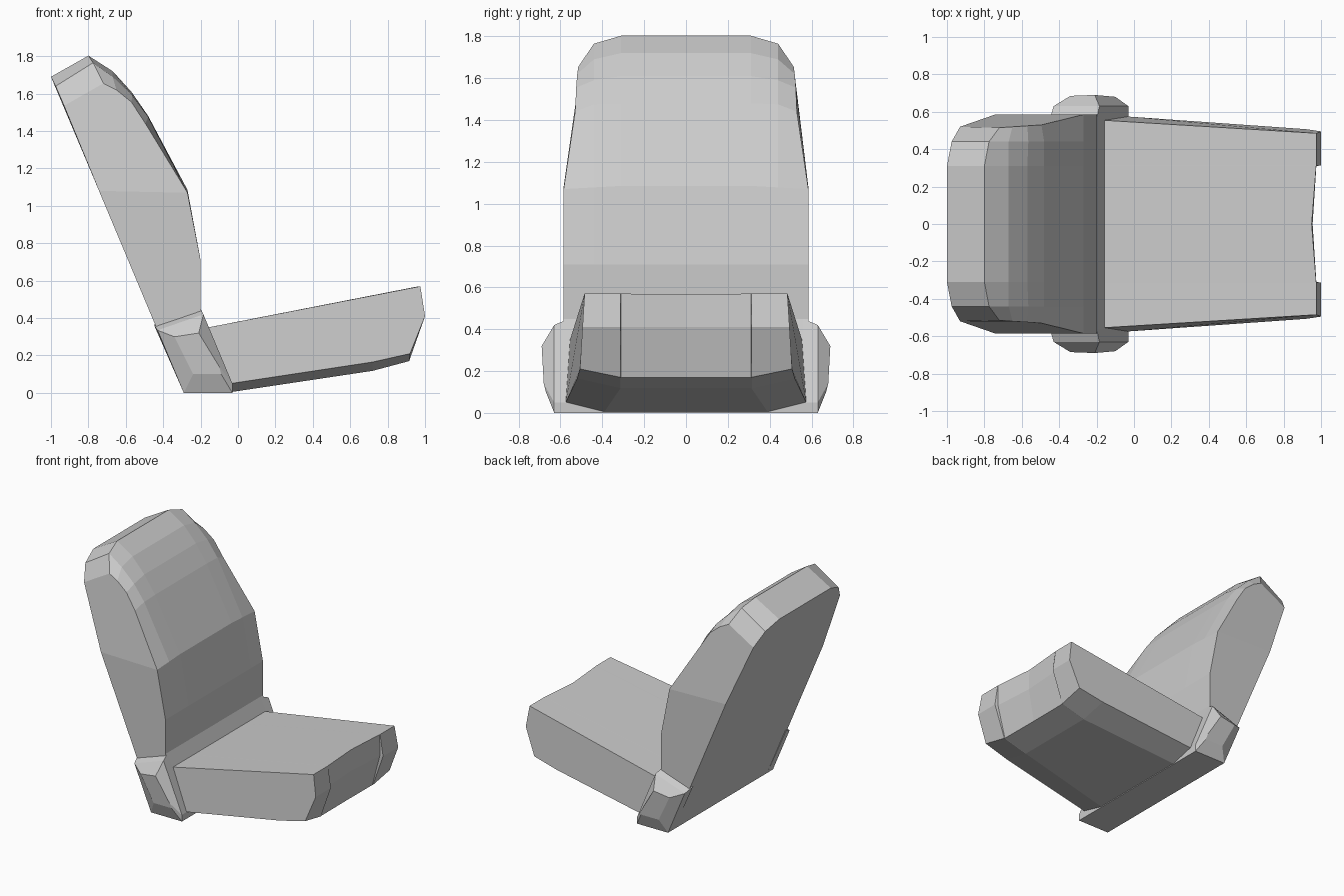
import bpy, bmesh

if "Cube" in bpy.data.objects:
    bpy.data.objects.remove(bpy.data.objects["Cube"])


def at(y, profile):
    """Turn an (x, z) profile into points at depth y."""
    return [(x, y, z) for x, z in profile]


def loft(name, stations, caps):
    """Skin equal-length closed profiles and cap both ends with the given index lists."""
    bm = bmesh.new()
    rings = [[bm.verts.new(p) for p in s] for s in stations]
    n = len(rings[0])
    for a, b in zip(rings, rings[1:]):
        for i in range(n):
            j = (i + 1) % n
            bm.faces.new((a[i], a[j], b[j], b[i]))
    for ring in (rings[0], rings[-1]):
        for cap in caps:
            bm.faces.new([ring[i] for i in cap])
    bmesh.ops.remove_doubles(bm, verts=bm.verts, dist=0.0005)
    bmesh.ops.recalc_face_normals(bm, faces=bm.faces)
    mesh = bpy.data.meshes.new(name)
    bm.to_mesh(mesh)
    bm.free()
    obj = bpy.data.objects.new(name, mesh)
    bpy.context.collection.objects.link(obj)
    return obj


def flip(station):
    return [(x, -y, z) for x, y, z in station]


def mirrored(half):
    """Half stations run outward from near the centre; add the other side."""
    return [flip(s) for s in reversed(half)] + half


# Backrest: shared lower outline, top rounds off towards the sides
low = [(-.29, 0), (-.03, 0), (-.03, .05), (-.2, .45), (-.2, .71)]
back_centre = at(.31, low + [(-.27, 1.085), (-.48, 1.48), (-.57, 1.61),
                             (-.67, 1.72), (-.8, 1.803), (-1, 1.69), (-.743, 1.08)])
back_mid = at(.44, low + [(-.27, 1.078), (-.48, 1.475), (-.565, 1.59),
                          (-.67, 1.69), (-.775, 1.765), (-.975, 1.64), (-.743, 1.08)])
back_side = at(.585, low + [(-.27, 1.07)]) + [
    (-.495, .53, 1.44), (-.57, .525, 1.555), (-.65, .52, 1.62),
    (-.72, .515, 1.655), (-.93, .52, 1.535), (-.743, .585, 1.08)]
loft("backrest", mirrored([back_centre, back_mid, back_side]),
     [[0, 1, 2, 3, 4, 5, 11], [5, 6, 7, 8, 9, 10, 11]])

# Seat cushion: hollowed front centre between two fuller outer pads
seat_centre = at(0, [(-.17, .348), (.95, .567), (.955, .41), (.91, .17), (.72, .118), (-.04, .004)])
seat_inner = at(.31, [(-.17, .348), (.974, .57), (.975, .41), (.912, .17), (.72, .118)]) + [(-.04, .39, .004)]
seat_pad = at(.313, [(-.17, .348), (.975, .57), (1, .41), (.915, .17), (.72, .118)]) + [(-.04, .391, .004)]
seat_side = [(-.17, .555, .348), (.975, .485, .57), (1, .495, .41),
             (.92, .507, .21), (.72, .52, .165), (-.04, .575, .05)]
half = [seat_inner, seat_pad, seat_side]
loft("seat_cushion", [flip(s) for s in reversed(half)] + [seat_centre] + half, [range(6)])

# Hinge covers at both lower corners
cover = [at(.56, [(-.29, 0), (-.03, 0), (-.03, .05), (-.2, .45), (-.45, .365)]),
         at(.63, [(-.29, 0), (-.03, 0), (-.03, .05), (-.185, .42), (-.43, .335)]),
         [(-.24, .67, .1), (-.09, .67, .1), (-.1, .68, .14), (-.21, .69, .32), (-.34, .685, .3)]]
loft("hinge_cover_back", cover, [range(5)])
loft("hinge_cover_front", [flip(s) for s in cover], [range(5)])
